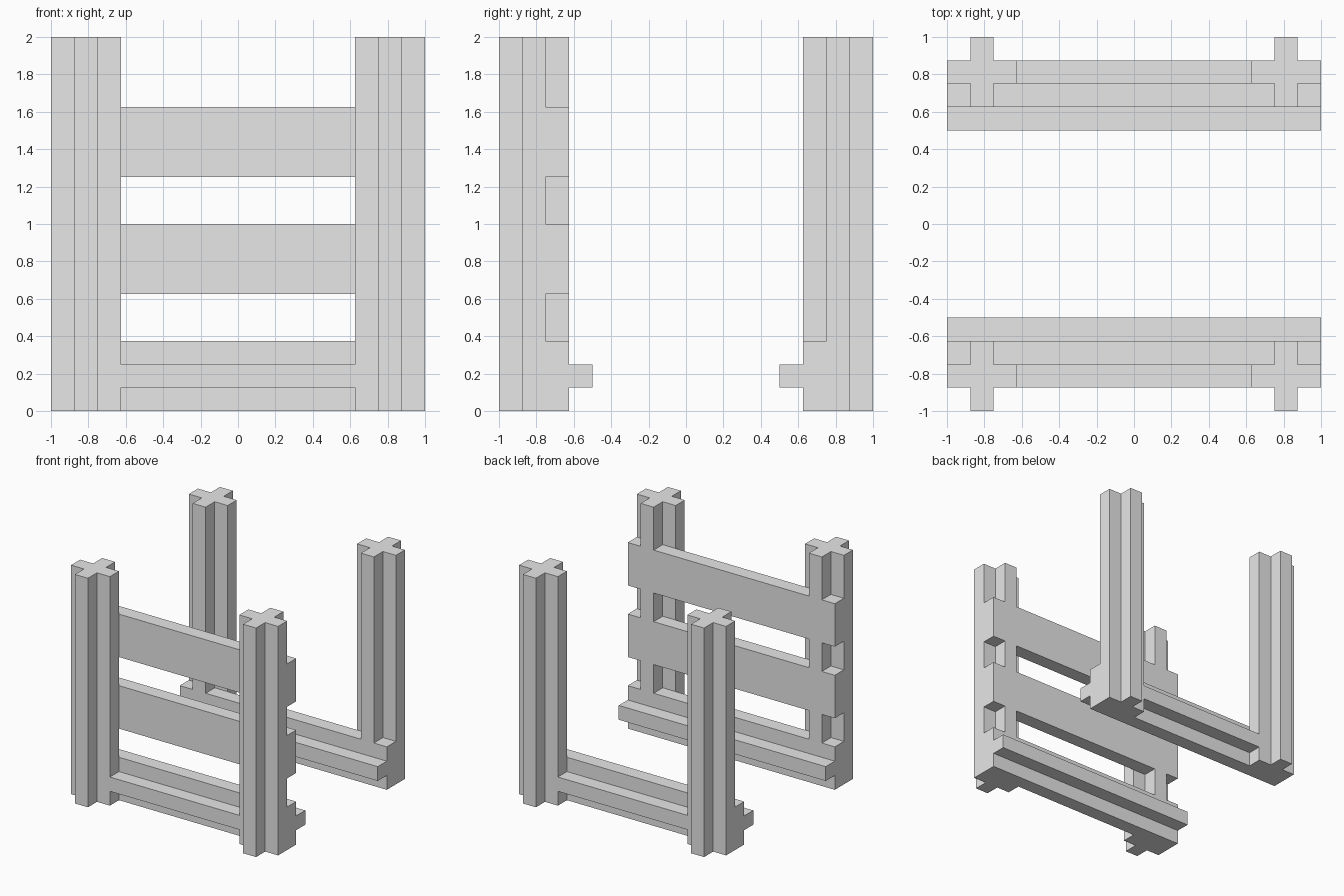
import bpy
import bmesh
from mathutils import Matrix

cube = bpy.data.objects.get("Cube")
if cube:
    bpy.data.objects.remove(cube, do_unlink=True)

U = 0.125  # timber thickness, the module of the whole frame

grey = bpy.data.materials.new("plain_grey")
grey.use_nodes = True
grey.diffuse_color = (0.8, 0.8, 0.8, 1)
grey.node_tree.nodes["Principled BSDF"].inputs["Base Color"].default_value = (0.8, 0.8, 0.8, 1)


def extrude(name, outline, length, matrix):
    """Extrude a flat outline along local z, then place it."""
    bm = bmesh.new()
    face = bm.faces.new([bm.verts.new((a * U, b * U, 0)) for a, b in outline])
    new = bmesh.ops.extrude_face_region(bm, geom=[face])["geom"]
    bmesh.ops.translate(bm, vec=(0, 0, length),
                        verts=[v for v in new if isinstance(v, bmesh.types.BMVert)])
    bmesh.ops.transform(bm, matrix=matrix, verts=bm.verts)
    bmesh.ops.recalc_face_normals(bm, faces=bm.faces)
    mesh = bpy.data.meshes.new(name)
    bm.to_mesh(mesh)
    bm.free()
    mesh.materials.append(grey)
    obj = bpy.data.objects.new(name, mesh)
    bpy.context.collection.objects.link(obj)
    return obj


# Plus-shaped section, one quarter turned four times
plus = []
corner = [(1.5, -0.5), (1.5, 0.5), (0.5, 0.5)]
for _ in range(4):
    plus += corner
    corner = [(-b, a) for a, b in corner]

# Plank section: one module deep, three high
plank = [(-0.5, -1.5), (0.5, -1.5), (0.5, 1.5), (-0.5, 1.5)]

# Local z runs along x, local x along y, local y along z
along_x = Matrix(((0, 0, 1, -1), (1, 0, 0, 0), (0, 1, 0, 0), (0, 0, 0, 1)))

for end, sy in (("front", -1), ("back", 1)):
    # Corner posts
    for side, sx in (("left", 1), ("right", -1)):
        extrude(f"{end}_{side}_post", plus, 2,
                Matrix.Translation((sx * 6.5 * U, sy * 6.5 * U, 0)))
    # Ground beam, one module further in than the posts
    extrude(f"{end}_bottom_beam", plus, 2,
            Matrix.Translation((0, sy * 5.5 * U, 1.5 * U)) @ along_x)

# Two planks across the front
for name, level in (("lower_front_plank", 6.5), ("upper_front_plank", 11.5)):
    extrude(name, plank, 2,
            Matrix.Translation((0, -5.5 * U, level * U)) @ along_x)
